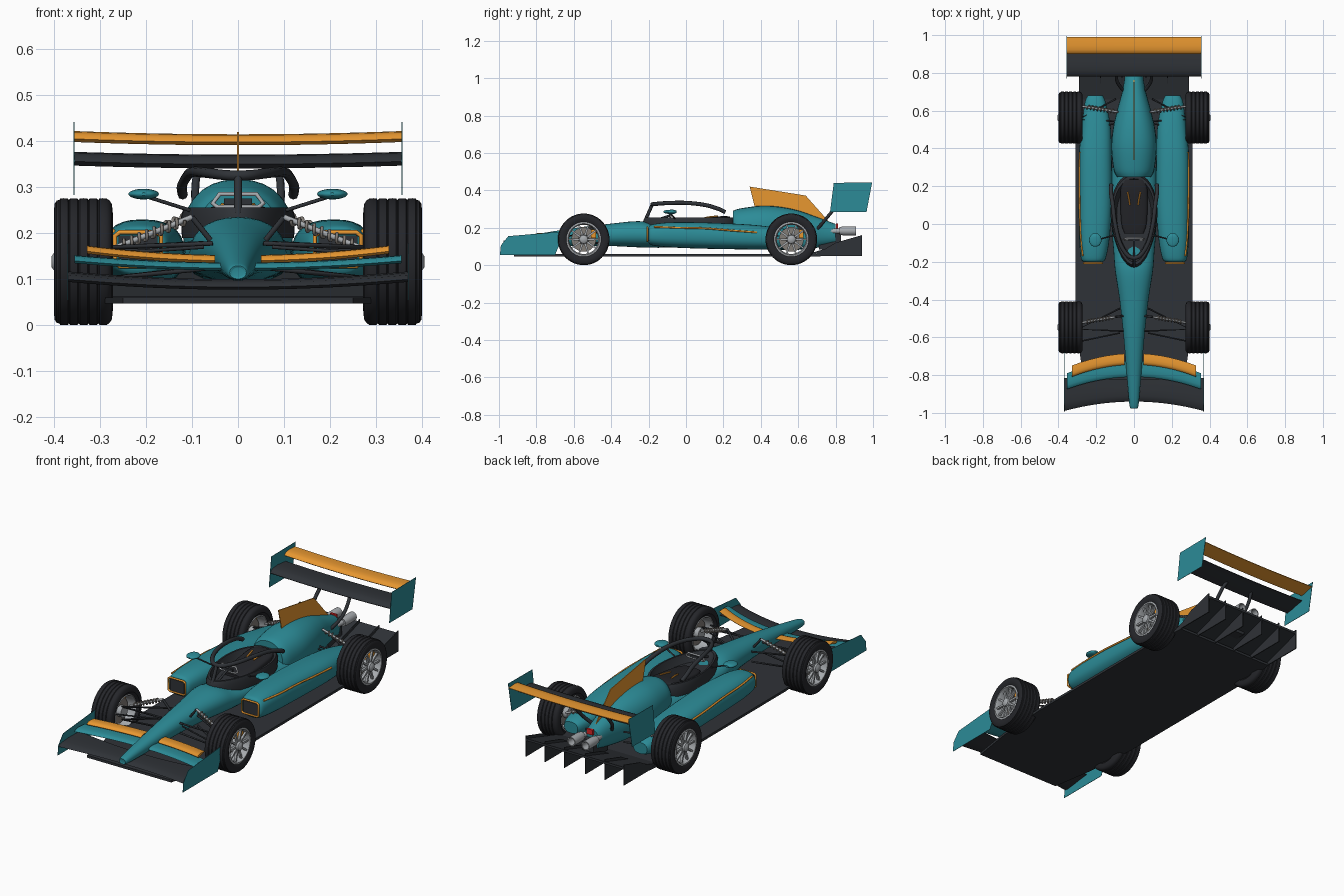
import bpy, bmesh, math
from mathutils import Vector

if "Cube" in bpy.data.objects:
    bpy.data.objects.remove(bpy.data.objects["Cube"])

def mat(name, r, g, b):
    m = bpy.data.materials.new(name)
    m.diffuse_color = (r, g, b, 1)
    m.use_nodes = True
    m.node_tree.nodes["Principled BSDF"].inputs["Base Color"].default_value = m.diffuse_color
    return m

TEAL = mat("teal", .025, .26, .31)
ORANGE = mat("orange", .80, .31, .03)
DARK = mat("carbon", .028, .032, .038)
RUBBER = mat("rubber", .018, .019, .023)
STEEL = mat("steel", .38, .40, .42)
SPRING = mat("spring", .22, .20, .18)
RED = mat("red", .7, .02, .02)

def link(name, data, m):
    o = bpy.data.objects.new(name, data)
    bpy.context.collection.objects.link(o)
    data.materials.append(m)
    return o

def mesh(name, verts, faces, m, mirror=False, angle=40):
    bm = bmesh.new()
    vs = [bm.verts.new(v) for v in verts]
    for f in faces:
        bm.faces.new([vs[i] for i in f])
    bmesh.ops.recalc_face_normals(bm, faces=bm.faces)
    for f in bm.faces:
        f.smooth = True
    for e in bm.edges:
        e.smooth = e.is_boundary or e.calc_face_angle(0) < math.radians(angle)
    me = bpy.data.meshes.new(name)
    bm.to_mesh(me)
    bm.free()
    o = link(name, me, m)
    if mirror:
        o.modifiers.new("mirror", 'MIRROR').use_mirror_merge = False
    return o

def rings(name, secs, m, mirror=False, cap=True, loop=False, angle=40):
    # skin a list of closed rings
    n, k = len(secs[0]), len(secs)
    verts = [p for s in secs for p in s]
    faces = [(i*n+j, i*n+(j+1) % n, (i+1) % k*n+(j+1) % n, (i+1) % k*n+j)
             for i in range(k if loop else k-1) for j in range(n)]
    if cap and not loop:
        faces += [tuple(range(n)), tuple(range((k-1)*n, k*n))]
    return mesh(name, verts, faces, m, mirror, angle)

def prism(name, pts, vec, m, mirror=False):
    pts = [Vector(p) for p in pts]
    return rings(name, [pts, [p+Vector(vec) for p in pts]], m, mirror)

def box(name, c, s, m, mirror=False):
    x, y, z = [c[i]-s[i]/2 for i in range(3)]
    return prism(name, [(x, y, z), (x+s[0], y, z), (x+s[0], y+s[1], z), (x, y+s[1], z)], (0, 0, s[2]), m, mirror)

def smooth_path(pts, steps):
    pts = [Vector(p) for p in pts]
    out = []
    for i in range(len(pts)-1):
        a, b, c, d = pts[max(i-1, 0)], pts[i], pts[i+1], pts[min(i+2, len(pts)-1)]
        for s in range(steps):
            t = s/steps
            out.append(.5*(2*b+(c-a)*t+(2*a-5*b+4*c-d)*t*t+(3*b-a-3*c+d)*t**3))
    return out+[pts[-1]]

def loft(name, secs, m, mirror=False, p=2.4, n=28):
    # sections along y: (y, centre x, half width, centre z, half height)
    def pw(v):
        return math.copysign(abs(v)**(2/p), v)
    out = []
    for y, x, w, z, h in smooth_path(secs, 5):
        out.append([(x+w*pw(math.cos(a)), y, z+h*pw(math.sin(a))) for a in [2*math.pi*j/n for j in range(n)]])
    return rings(name, out, m, mirror)

def tube(name, pts, r, m, mirror=True, cyclic=False):
    cu = bpy.data.curves.new(name, 'CURVE')
    cu.dimensions, cu.bevel_depth, cu.bevel_resolution, cu.use_fill_caps = '3D', r, 2, True
    for s in ((1, -1) if mirror else (1,)):
        sp = cu.splines.new('POLY')
        sp.points.add(len(pts)-1)
        for q, c in zip(sp.points, pts):
            q.co = (s*c[0], c[1], c[2], 1)
        sp.use_cyclic_u = cyclic
        sp.use_smooth = True
    return link(name, cu, m)

def lathe(name, prof, c, m, axis='x', mirror=True, n=48, closed=False):
    # profile of (radius, position) around an x or y axis
    out = []
    for r, t in prof:
        ring = []
        for j in range(n):
            a = 2*math.pi*j/n
            u, v = r*math.cos(a), r*math.sin(a)
            ring.append((c[0]+t, c[1]+u, c[2]+v) if axis == 'x' else (c[0]+u, c[1]+t, c[2]+v))
        out.append(ring)
    return rings(name, out, m, mirror, loop=closed)

def wing(name, m, x0, x1, fn, thick, mirror):
    # fn(x) -> leading y, leading z, chord, rise
    foil = [(0, 0), (.08, .45), (.25, .6), (.5, .55), (.8, .25), (1, .06), (1, -.06), (.7, -.15), (.4, -.35), (.1, -.4)]
    secs = []
    for i in range(17):
        x = x0+(x1-x0)*i/16
        y, z, c, r = fn(abs(x))
        secs.append([(x, y+c*u, z+r*u+thick*v) for u, v in foil])
    return rings(name, secs, m, mirror)

# floor and diffuser
half = [(.25, -.92), (.285, -.7), (.31, -.4), (.31, .55), (.29, .72)]
prism("floor", [(x, y, .047) for x, y in half]+[(-x, y, .047) for x, y in half[::-1]], (0, 0, .013), DARK)
prism("diffuser_ramp", [(-.29, .66, .05), (-.29, .94, .135), (-.29, .94, .147), (-.29, .66, .062)], (.58, 0, 0), DARK)
for x in (.06, .175, .287):
    prism("diffuser_fence", [(x, .68, .05), (x, .94, .05), (x, .94, .16), (x, .8, .12)], (.005, 0, 0), DARK, True)

# bodywork
loft("nose_and_chassis", [(-.975, 0, .012, .115, .010), (-.965, 0, .023, .116, .018), (-.85, 0, .034, .127, .03),
     (-.6, 0, .055, .15, .048), (-.4, 0, .077, .162, .06), (-.25, 0, .1, .165, .07), (-.15, 0, .108, .155, .062),
     (0, 0, .118, .152, .058), (.3, 0, .118, .15, .06)], TEAL, p=2.2)
loft("engine_cover", [(.25, 0, .09, .19, .1), (.29, 0, .108, .195, .108), (.4, 0, .12, .2, .117), (.5, 0, .112, .197, .115),
     (.6, 0, .09, .187, .105), (.7, 0, .063, .175, .082), (.8, 0, .045, .165, .055)], TEAL, p=2.2)
prism("engine_fin", [(-.002, y, z) for y, z in ((.34, .42), (.64, .372), (.775, .22), (.6, .26), (.37, .3))], (.004, 0, 0), ORANGE)
loft("sidepod", [(-.2, .217, .05, .162, .042), (-.18, .215, .066, .162, .056), (-.08, .21, .08, .162, .067), (.1, .205, .088, .158, .07),
     (.35, .205, .087, .15, .066), (.52, .2, .076, .14, .055), (.64, .205, .056, .13, .042), (.68, .205, .04, .128, .03)], TEAL, True, p=2.5)
box("sidepod_inlet", (.217, -.2, .162), (.085, .012, .066), DARK, True)
frame = [(.217+.05*sx, -.207, .165+.037*sz) for sx, sz in ((-1, -.8), (-.8, -1), (.8, -1), (1, -.8), (1, .8), (.8, 1), (-.8, 1), (-1, .8))]
tube("inlet_frame", frame, .005, ORANGE, cyclic=True)
tube("sidepod_stripe", smooth_path([(.272, -.17, .205), (.283, -.05, .2), (.288, .1, .197), (.29, .25, .185), (.286, .38, .175)], 4), .005, ORANGE)

# cockpit
def outline(s, z, dy=0):
    pts = []
    for j in range(36):
        a = 2*math.pi*j/36
        y = .02-.245*math.cos(a)
        pts.append((s*.12*math.sin(a)*(1-.18*math.cos(a)), .02+(y-.02)*s+dy, z))
    return pts
rings("cockpit_tub", [outline(1, .19), outline(1.02, .235), outline(.97, .256), outline(.9, .256), outline(.84, .235), outline(.75, .214)], DARK)
loft("seat", [(-.05, 0, .05, .215, .012), (0, 0, .066, .218, .018), (.1, 0, .072, .225, .025), (.19, 0, .07, .235, .027),
     (.235, 0, .055, .24, .02)], RUBBER, p=3.5)
tube("harness", [(.022, .10, .253), (.026, .13, .258), (.034, .17, .262)], .004, ORANGE)
tube("steering_wheel", [(-.055, -.08, .265), (-.04, -.075, .285), (.04, -.075, .285), (.055, -.08, .265), (.045, -.085, .257), (-.045, -.085, .257)], .005, STEEL, False, True)
box("steering_hub", (0, -.085, .268), (.06, .012, .014), DARK)
tube("steering_column", [(0, -.08, .268), (0, -.19, .23)], .006, DARK, False)

# halo
hs = [(.12, .21, .283), (.122, .17, .302), (.112, .1, .322), (.1, 0, .333), (.075, -.1, .332), (.035, -.165, .327), (0, -.18, .325)]
path = smooth_path(hs, 5)
tube("halo_hoop", path+[(-p[0], p[1], p[2]) for p in path[-2::-1]], .011, DARK, False)
tube("halo_pillar", [(0, -.18, .325), (0, -.2, .28), (0, -.22, .235)], .009, DARK, False)

# mirrors
loft("mirror", [(-.12, .205, .006, .285, .003), (-.112, .205, .022, .285, .008), (-.09, .205, .033, .285, .011),
     (-.065, .205, .028, .285, .011), (-.05, .205, .012, .285, .005)], TEAL, True, p=2)
tube("mirror_stalk", [(.105, -.06, .25), (.2, -.085, .28)], .004, DARK)

# front wing
wing("front_wing_main", DARK, -.37, .37, lambda x: (-.94-.05*(x/.37)**2, .083+.017*(x/.37)**2, .12+.055*(x/.37)**2, .014), .018, False)
wing("front_wing_middle", TEAL, .02, .355, lambda x: (-.81-.065*(x/.355)**2, .124+.016*(x/.355)**2, .085, .008), .015, True)
wing("front_wing_flap", ORANGE, .05, .328, lambda x: (-.745-.065*(x/.33)**2, .14+.021*(x/.33)**2, .06, .008), .015, True)
prism("front_endplate", [(.369, y, z) for y, z in ((-.995, .055), (-.99, .105), (-.95, .155), (-.68, .178), (-.66, .15), (-.7, .055))], (.002, 0, 0), TEAL, True)

# rear wing
wing("rear_wing_main", DARK, -.355, .355, lambda x: (.78, .35+.006*(x/.355)**2, .13, .013), .026, False)
wing("rear_wing_flap", ORANGE, -.355, .355, lambda x: (.9, .398+.007*(x/.355)**2, .09, .012), .02, False)
prism("rear_endplate", [(.355, y, z) for y, z in ((.77, .283), (.79, .44), (.995, .442), (.965, .283))], (.002, 0, 0), TEAL, True)
tube("rear_wing_pylon", smooth_path([(.05, .7, .19), (.088, .75, .25), (.092, .8, .31), (.08, .835, .355)], 5), .009, DARK)

# tail details
lathe("exhaust", [(.02, 0), (.024, .02), (.024, .09), (.019, .09), (.017, .03)], (.042, .82, .183), STEEL, 'y', n=24)
tube("exhaust_pipe", [(.03, .74, .18), (.042, .83, .183)], .014, STEEL)
box("tail_light", (0, .808, .21), (.036, .012, .028), RED)
box("gearbox", (0, .77, .13), (.07, .12, .09), DARK)

# wheels, brakes and suspension
for end, cy in (("front", -.547), ("rear", .563)):
    c = (0, cy, .138)
    tread = []
    for i in range(5):
        x = .285+.0212*i
        tread += [(.137, x), (.138, x+.009), (.137, x+.0165), (.134, x+.0188)]
    tyre = [(.09, .283), (.105, .272), (.125, .274), (.133, .279)]+tread+[(.133, .394), (.125, .399), (.105, .4), (.09, .392)]
    lathe(end+"_tyre", tyre, c, RUBBER, n=64, closed=True)
    lathe(end+"_rim", [(.093, .283), (.085, .28), (.08, .29), (.078, .385), (.084, .396), (.093, .394)], c, STEEL, closed=True)
    lathe(end+"_brake_disc", [(.066, .315), (.066, .327)], c, SPRING, n=36)
    lathe(end+"_hub", [(.03, .29), (.026, .38), (.022, .398), (.012, .405)], c, STEEL, n=24)
    for k in range(10):
        a = math.pi*k/5
        d, t = Vector((0, math.cos(a), math.sin(a))), Vector((0, -math.sin(a), math.cos(a)))
        o = Vector((.377, cy, .138))
        prism(end+"_spoke", [o+d*.018+t*.006, o+d*.083+t*.004, o+d*.083-t*.004, o+d*.018-t*.006], (.012, 0, 0), STEEL, True)
    box(end+"_caliper", (.35, cy+.053, .168), (.04, .026, .045), ORANGE, True)
    # wishbones
    bx = .055 if end == "front" else .075
    for nm, z0, z1 in (("upper", .178, .168), ("lower", .125, .1)):
        tube(end+"_"+nm+"_wishbone", [(bx, cy-.02, z0), (.295, cy-.1+.09, z1), (bx+.02, cy+.1, z0)], .005, DARK)
    tube(end+"_track_rod", [(bx+.02, cy-.03, .17), (.29, cy-.075, .155)], .004, DARK)
    # coil damper
    if end == "front":
        a, b = Vector((.06, cy+.04, .185)), Vector((.285, cy+.09, .145))
        a, b = Vector((.10, cy+.055, .235)), Vector((.275, cy+.025, .165))
        tube("front_damper_mount", [(.06, cy+.06, .185), tuple(a)], .006, DARK)
    else:
        a, b = Vector((.085, cy+.03, .245)), Vector((.275, cy+.06, .165))
    tube(end+"_damper", [a, b], .006, STEEL)
    u = (b-a).normalized()
    v = u.cross(Vector((0, 0, 1))).normalized()
    w = u.cross(v)
    coil = []
    for i in range(97):
        g = i/96
        h = 2*math.pi*8*g
        coil.append(a+(b-a)*(.1+.75*g)+(v*math.cos(h)+w*math.sin(h))*.010)
    tube(end+"_coil_spring", coil, .0035, SPRING)
